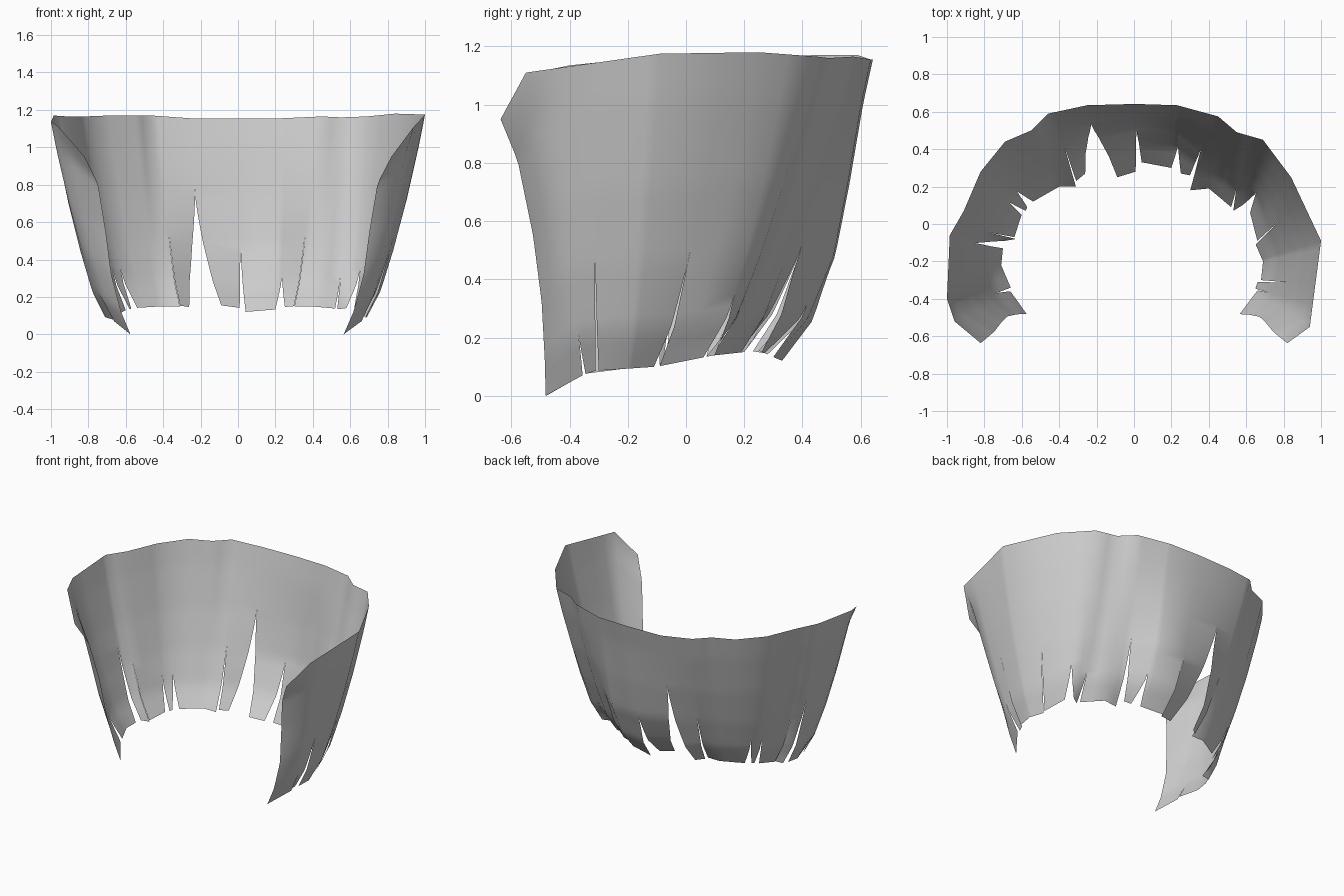
import bpy, bmesh
from mathutils import Vector

if "Cube" in bpy.data.objects:
    bpy.data.objects.remove(bpy.data.objects["Cube"])

# Upper rim, from the left front end around the back to the right front end
RIM = [Vector(p) for p in (
    (-.82, -.637, .95), (-.96, -.52, 1.11), (-1, -.40, 1.135), (-.985, -.06, 1.17),
    (-.91, .07, 1.165), (-.82, .28, 1.165), (-.69, .44, 1.17), (-.55, .50, 1.17),
    (-.46, .59, 1.17), (-.25, .635, 1.155), (0, .642, 1.155), (.23, .635, 1.155),
    (.45, .575, 1.165), (.55, .49, 1.16), (.69, .45, 1.165), (.84, .25, 1.18),
    (1, -.09, 1.175), (.94, -.55, 1.11), (.82, -.637, .95))]

# Lower edge: rim position, left lip x y, right lip x y, height of slit tip (0 = no slit)
EDGE = [
    (0, -.575, -.48, -.575, -.48, 0),
    (1.7, -.66, -.36, -.66, -.34, .22),
    (2.3, -.71, -.22, -.71, -.22, 0),
    (2.9, -.70, -.13, -.69, -.09, .55),
    (3.4, -.63, -.08, -.64, -.07, .42),
    (4.8, -.60, .05, -.58, .07, .33),
    (5.3, -.57, .09, -.54, .12, .33),
    (7.4, -.40, .20, -.40, .20, 0),
    (8.15, -.31, .20, -.31, .23, .50),
    (9, -.26, .27, -.09, .25, .74),
    (10.02, .01, .28, .04, .33, .45),
    (11.1, .20, .30, .25, .27, .30),
    (11.85, .30, .26, .30, .18, .50),
    (12.5, .40, .19, .40, .19, 0),
    (13.4, .52, .09, .53, .07, .28),
    (14.5, .58, .10, .62, .06, .33),
    (15.35, .66, -.09, .65, -.11, .47),
    (16.1, .69, -.2, .69, -.2, 0),
    (16.5, .68, -.30, .66, -.31, .52),
    (16.75, .65, -.345, .66, -.355, .21),
    (18, .565, -.482, .565, -.482, 0)]
ROWS = 24

# How far the sheet has moved from rim to hem at each depth, in x and y
DEPTH = (0, .15, .42, .66, .87, 1)
FRONT_X = (0, .29, .46, .58, .79, 1)
FRONT_Y = (0, .38, .72, .91, .98, 1)
SIDE = (0, .10, .31, .53, .76, 1)
BACK = (0, .10, .24, .385, .65, 1)


def ramp(v, keys):
    if v <= keys[0][0]:
        return keys[0][1]
    for (a, fa), (b, fb) in zip(keys, keys[1:]):
        if v <= b:
            return fa + (fb - fa) * (v - a) / (b - a)
    return keys[-1][1]


def rim_point(u):
    i = min(int(u), len(RIM) - 2)
    return RIM[i].lerp(RIM[i + 1], u - i)


def hem(x, y):
    z = ramp(y, ((-.48, 0), (-.38, .06), (-.32, .085), (-.1, .1), (.1, .14), (.25, .155), (.33, .12)))
    return Vector((x, y, z))


def slide(t, y, front):
    f, s, b = (ramp(t, list(zip(DEPTH, p))) for p in (front, SIDE, BACK))
    return ramp(y, ((-.48, f), (-.34, s), (.22, s), (.30, b)))


def column(u, left, right, tip, side):
    """Curve from rim to hem, parting to one side below the slit tip."""
    top, mid = rim_point(u), (left + right) / 2
    tip_t = (top.z - tip) / (top.z - mid.z) if tip else 1
    points = []
    for r in range(ROWS + 1):
        t = r / ROWS
        p = Vector((top.x + (mid.x - top.x) * slide(t, mid.y, FRONT_X),
                    top.y + (mid.y - top.y) * slide(t, mid.y, FRONT_Y),
                    top.z + (mid.z - top.z) * t))
        if t > tip_t:
            p += (right - left) / 2 * side * ((t - tip_t) / (1 - tip_t)) ** 1.3
            # hairline gap so the lips stay separate
            p.x += side * .0008
        points.append(p)
    return points


# Fringed sheet: one panel of columns between each pair of slits
bm = bmesh.new()
for a, b in zip(EDGE, EDGE[1:]):
    aL, aR = hem(a[1], a[2]), hem(a[3], a[4])
    bL, bR = hem(b[1], b[2]), hem(b[3], b[4])
    columns = [column(a[0], aL, aR, a[5], 1)]
    for i in range(len(RIM)):
        if a[0] + .02 < i < b[0] - .02:
            p = aR.lerp(bL, (i - a[0]) / (b[0] - a[0]))
            columns.append(column(i, p, p, 0, 0))
    columns.append(column(b[0], bL, bR, b[5], -1))
    grid = [[bm.verts.new(p) for p in c] for c in columns]
    for c, d in zip(grid, grid[1:]):
        for r in range(ROWS):
            bm.faces.new((c[r], c[r + 1], d[r + 1], d[r]))
bmesh.ops.remove_doubles(bm, verts=bm.verts, dist=.0004)
mesh = bpy.data.meshes.new("fringed_sheet")
bm.to_mesh(mesh)
bm.free()
sheet = bpy.data.objects.new("fringed_sheet", mesh)
bpy.context.collection.objects.link(sheet)
for f in mesh.polygons:
    f.use_smooth = True
